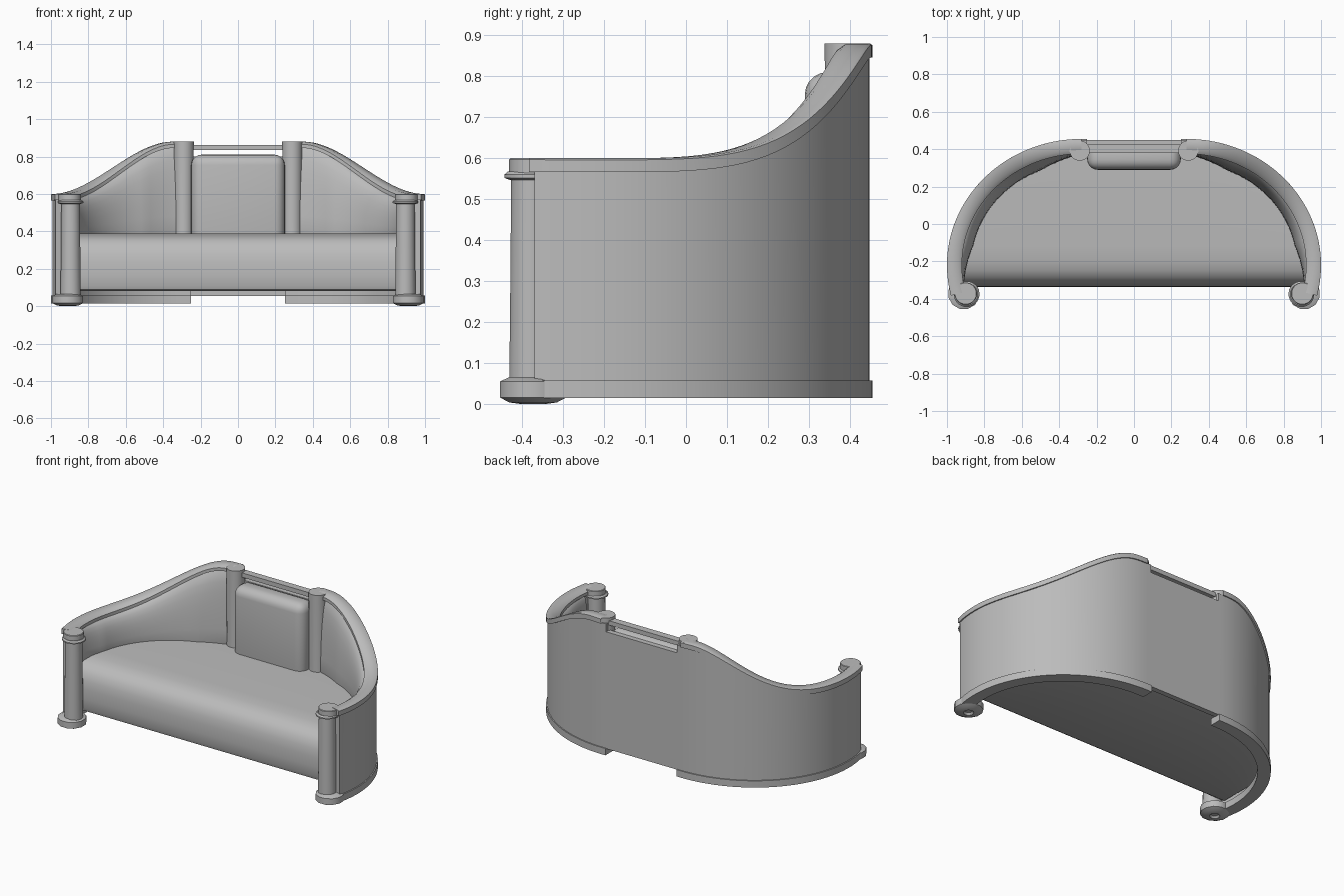
import bpy, bmesh, math
from mathutils import Vector

if "Cube" in bpy.data.objects:
    bpy.data.objects.remove(bpy.data.objects["Cube"], do_unlink=True)

grey = bpy.data.materials.new("plain_grey")
grey.use_nodes = True
grey.diffuse_color = (0.5, 0.5, 0.5, 1)
bsdf = grey.node_tree.nodes["Principled BSDF"]
bsdf.inputs["Base Color"].default_value = grey.diffuse_color
bsdf.inputs["Roughness"].default_value = 0.8

# Plan of the curved shell: a quarter ellipse joined to a straight back
CX, CY, A, B = 0.28, -0.22, 0.72, 0.675
BACK = CY + B


def finish(name, bm, mirror=True, angle=35):
    bmesh.ops.recalc_face_normals(bm, faces=bm.faces)
    mesh = bpy.data.meshes.new(name)
    bm.to_mesh(mesh)
    bm.free()
    mesh.materials.append(grey)
    obj = bpy.data.objects.new(name, mesh)
    bpy.context.collection.objects.link(obj)
    bpy.ops.object.select_all(action='DESELECT')
    obj.select_set(True)
    bpy.context.view_layer.objects.active = obj
    bpy.ops.object.shade_smooth_by_angle(angle=math.radians(angle))
    if mirror:
        obj.modifiers.new("Mirror", 'MIRROR').use_mirror_merge = False
    return obj


def skin(bm, rings):
    """Bridge closed rings of points and cap both ends."""
    loops = [[bm.verts.new(p) for p in ring] for ring in rings]
    n = len(loops[0])
    for a, b in zip(loops, loops[1:]):
        for i in range(n):
            j = (i + 1) % n
            bm.faces.new((a[i], a[j], b[j], b[i]))
    bm.faces.new(loops[0])
    bm.faces.new(loops[-1][::-1])


def frames(start, end, steps, x_end=None):
    """Points on the plan curve with their outward normals."""
    out = []
    for i in range(steps + 1):
        t = math.radians(start + (end - start) * i / steps)
        c, s = math.cos(t), math.sin(t)
        out.append((Vector((CX + A * c, CY + B * s, 0)),
                    Vector((c / A, s / B, 0)).normalized()))
    if x_end is not None:
        out.append((Vector((x_end, BACK, 0)), Vector((0, 1, 0))))
    return out


def top_height(x):
    t = min(max((1 - x) / 0.65, 0), 1)
    return 0.6 + 0.28 * t * t * (3 - 2 * t)


def sweep(name, path, section):
    """Sweep a section of (inset, height) pairs round the plan curve."""
    bm = bmesh.new()
    rings = []
    for i, (p, n) in enumerate(path):
        pairs = section(top_height(p.x), i / (len(path) - 1))
        rings.append([p - n * d + Vector((0, 0, z)) for d, z in pairs])
    skin(bm, rings)
    return finish(name, bm)


def lathe(name, x, y, profile, sides=24):
    bm = bmesh.new()
    skin(bm, [[(x + r * math.cos(math.tau * (k + 0.5) / sides),
                y + r * math.sin(math.tau * (k + 0.5) / sides), z)
               for k in range(sides)] for r, z in profile])
    return finish(name, bm)


def box(name, low, high, bevel=0.0, segments=5):
    bm = bmesh.new()
    bmesh.ops.create_cube(bm, size=1)
    for v in bm.verts:
        v.co = [(a + b) / 2 + c * (b - a) for a, b, c in zip(low, high, v.co)]
    if bevel:
        bmesh.ops.bevel(bm, geom=bm.edges[:], offset=bevel, segments=segments,
                        profile=0.5, affect='EDGES')
    return finish(name, bm, mirror=False)


# Curved outer shell, top rail and base rail
sweep("side_shell", frames(-13, 90, 40, 0.25),
      lambda top, s: [(0.007, 0.055), (0.007, top - 0.03),
                      (0.05, top - 0.03), (0.05, 0.055)])
sweep("top_rail", frames(-14, 90, 42, 0.3),
      lambda top, s: [(0, top - 0.034), (0, top - 0.004), (0.006, top),
                      (0.06, top), (0.08, top - 0.014), (0.08, top - 0.034)])
sweep("base_rail", frames(-13, 90, 39, 0.25),
      lambda top, s: [(0, 0.015), (0, 0.058), (0.075, 0.058), (0.075, 0.015)])


# Padded side backs that swell in the middle and thin out at the ends
def pad_section(top, s):
    swell = 0.55 + 0.45 * min(1, math.sin(math.pi * s) * 1.7)
    high = top - 0.025
    pairs = [(0.03, 0.3), (0.12 * swell, 0.34)]
    for k in range(9):
        t = k / 8
        d = 0.035 + 0.095 * swell * math.cos(t * math.pi / 2) ** 0.6
        pairs.append((d, 0.39 + (high - 0.39) * math.sin(t * math.pi / 2)))
    return pairs + [(0.03, high)]


sweep("side_back_pad", frames(-8, 88, 36), pad_section)

# Middle back: panel, pad and the bar between the rear posts
box("middle_back_panel", (-0.27, 0.415, 0.055), (0.27, 0.448, 0.8))
box("middle_back_pad", (-0.25, 0.29, 0.33), (0.25, 0.43, 0.81), 0.055)
box("middle_back_bar", (-0.28, 0.38, 0.835), (0.28, 0.425, 0.863))

# Seat cushion: rounded front profile run from side to side
front = [(-0.31, 0.08), (-0.325, 0.088), (-0.333, 0.11), (-0.336, 0.17),
         (-0.334, 0.23), (-0.326, 0.28), (-0.31, 0.32), (-0.285, 0.35),
         (-0.25, 0.37), (-0.2, 0.382), (-0.12, 0.388)]
bm = bmesh.new()
rings = []
for i in range(41):
    x = -0.93 * math.cos(math.pi * i / 40)
    u = max(abs(x) - CX, 0) / (A - 0.03)
    back = CY + (B - 0.035) * math.sqrt(1 - u * u)
    pts = [(back, 0.08)] + front + [(back, 0.39)]
    rings.append([(x, min(y, back), z) for y, z in pts])
skin(bm, rings)
finish("seat_cushion", bm, mirror=False)

# Rear posts
lathe("rear_post", 0.29, 0.392, [(0.054, 0.35), (0.052, 0.42), (0.054, 0.88)])

# Front posts with collar, scroll cap and foot
lathe("front_post", 0.895, -0.377,
      [(0.055, 0.05), (0.053, 0.2), (0.05, 0.556)])
lathe("front_collar", 0.895, -0.375,
      [(0.055, 0.547), (0.069, 0.552), (0.069, 0.56), (0.06, 0.568)])
lathe("front_cap", 0.9, -0.372, [(0.06, 0.562), (0.06, 0.597), (0.057, 0.6)])
lathe("front_foot", 0.91, -0.373,
      [(0.02, 0.012), (0.03, 0), (0.06, 0.004), (0.084, 0.016),
       (0.084, 0.055), (0.06, 0.066)], sides=12)
